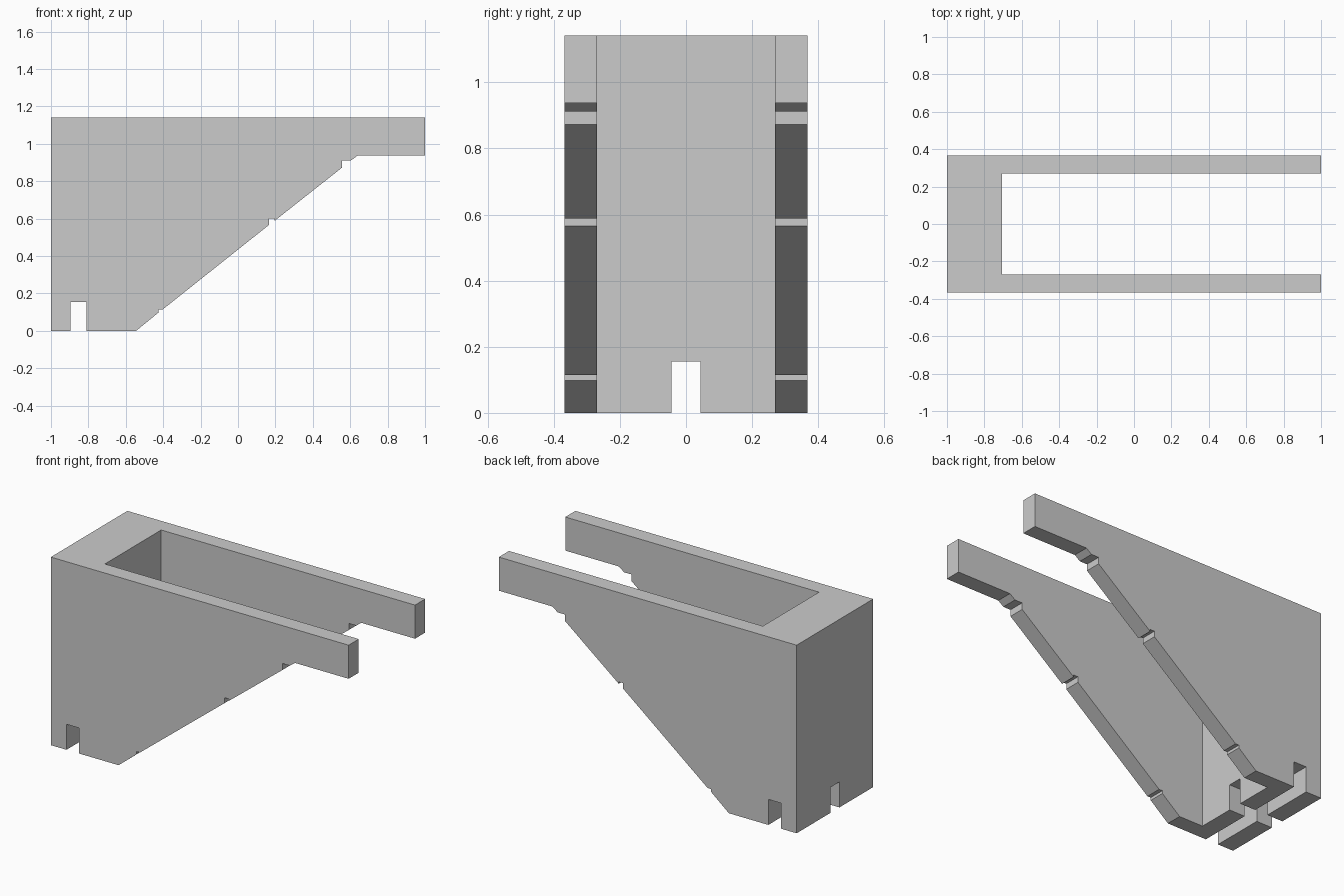
import bpy, bmesh

if "Cube" in bpy.data.objects:
    bpy.data.objects.remove(bpy.data.objects["Cube"])


def extrude_profile(name, points, y0, y1):
    """Extrude an XZ outline along Y."""
    bm = bmesh.new()
    face = bm.faces.new([bm.verts.new((x, y0, z)) for x, z in points])
    ext = bmesh.ops.extrude_face_region(bm, geom=[face])
    moved = [v for v in ext["geom"] if isinstance(v, bmesh.types.BMVert)]
    bmesh.ops.translate(bm, verts=moved, vec=(0, y1 - y0, 0))
    bmesh.ops.recalc_face_normals(bm, faces=bm.faces)
    mesh = bpy.data.meshes.new(name)
    bm.to_mesh(mesh)
    bm.free()
    obj = bpy.data.objects.new(name, mesh)
    bpy.context.collection.objects.link(obj)
    return obj


def cut_box(target, name, x0, x1, y0, y1, z0, z1):
    """Subtract a box from the target and discard the cutter."""
    cutter = extrude_profile(name, [(x0, z0), (x1, z0), (x1, z1), (x0, z1)], y0, y1)
    cutter.hide_render = True
    mod = target.modifiers.new(name, 'BOOLEAN')
    mod.operation = 'DIFFERENCE'
    mod.solver = 'EXACT'
    mod.object = cutter
    bpy.context.view_layer.objects.active = target
    bpy.ops.object.modifier_apply(modifier=name)
    bpy.data.objects.remove(cutter)


# Side outline with cross slot, notched slope and projecting arm
outline = [
    (-1, 0), (-0.895, 0), (-0.895, 0.155), (-0.81, 0.155), (-0.81, 0), (-0.545, 0),
    (-0.425, 0.098), (-0.425, 0.115), (-0.402, 0.115),
    (0.165, 0.566), (0.165, 0.60), (0.195, 0.60), (0.195, 0.588),
    (0.555, 0.872), (0.555, 0.912), (0.605, 0.912),
    (0.64, 0.938), (1, 0.938), (1, 1.142), (-1, 1.142),
]
bracket = extrude_profile("bracket_body", outline, -0.367, 0.367)

# Open channel between the two side walls
cut_box(bracket, "channel_cutter", -0.705, 1.2, -0.27, 0.27, -0.2, 1.4)

# Lengthwise slot under the rear block
cut_box(bracket, "slot_cutter", -1.2, -0.6, -0.044, 0.044, -0.2, 0.155)
